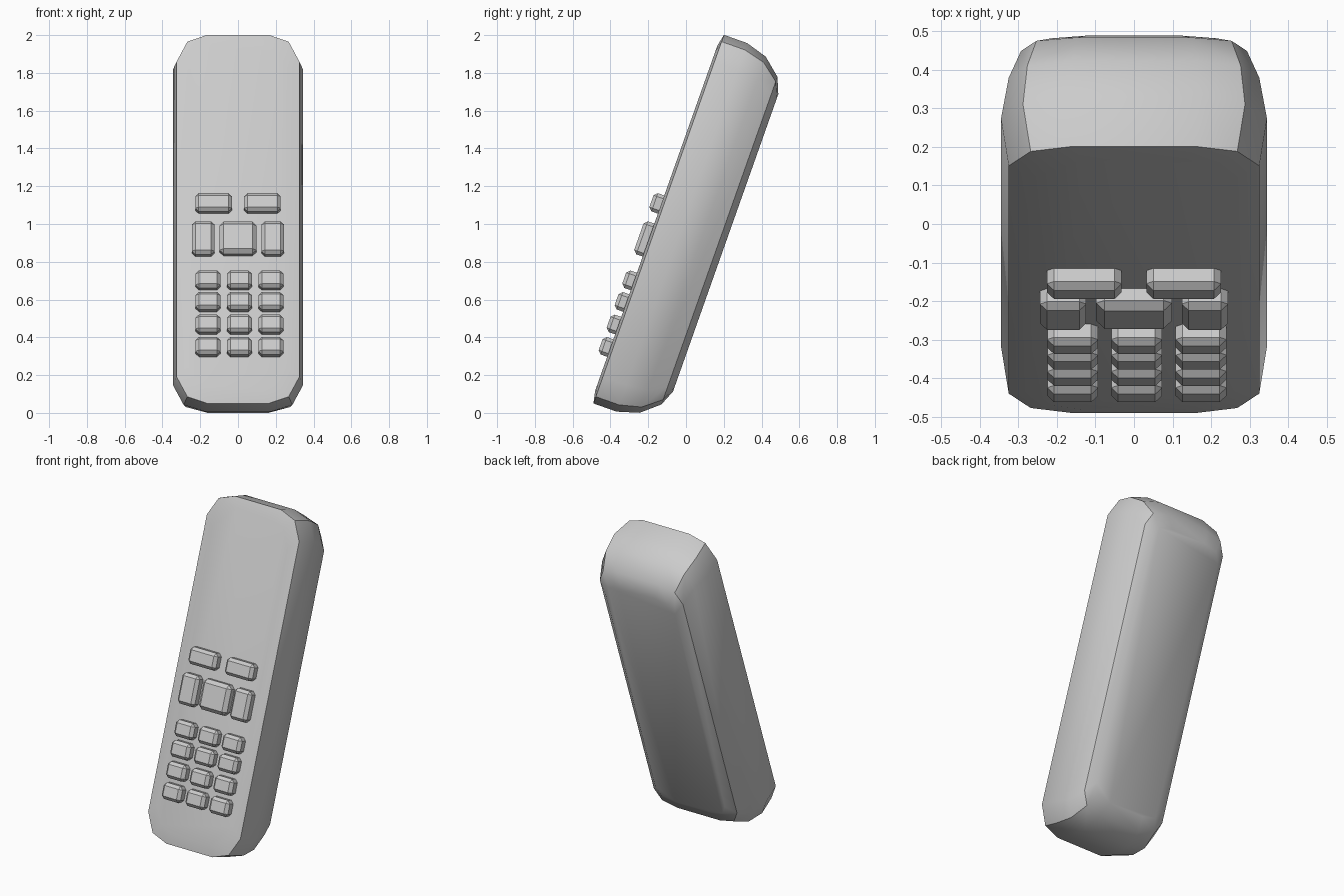
import bpy, bmesh, math
from mathutils import Matrix

if "Cube" in bpy.data.objects:
    bpy.data.objects.remove(bpy.data.objects["Cube"])

# Everything is modelled upright (y = depth from the face, z = along the body), then leaned back
LEAN = Matrix.Translation((0, -0.49, 0.05)) @ Matrix.Rotation(math.radians(-19.5), 4, 'X')
HALF = 1.035  # half length of the body


def finish(name, bm, smooth):
    bmesh.ops.recalc_face_normals(bm, faces=bm.faces)
    me = bpy.data.meshes.new(name)
    bm.to_mesh(me)
    bm.free()
    ob = bpy.data.objects.new(name, me)
    bpy.context.collection.objects.link(ob)
    ob.matrix_world = LEAN
    if smooth:
        bpy.ops.object.select_all(action='DESELECT')
        ob.select_set(True)
        bpy.context.view_layer.objects.active = ob
        bpy.ops.object.shade_smooth_by_angle(angle=math.radians(30))
    return ob


def outline(w, inset, k):
    """Rounded rectangle with three-point corners; k scales the corner size."""
    l = HALF - inset
    q = [(w, l - 0.15 * k), (w - 0.057 * k, l - 0.038 * k), (w * 0.5, l)]
    top = q + [(-x, z) for x, z in reversed(q)]
    return top + [(-x, -z) for x, z in top]


# Body: stacked outlines (half width, end inset, depth, corner scale)
sections = [(0.265, 0.065, -0.014, 0.95), (0.325, 0, 0, 1), (0.345, 0, 0.13, 1),
            (0.325, 0.035, 0.247, 0.85), (0.293, 0.115, 0.341, 0.7), (0.245, 0.2, 0.376, 0.55)]
bm = bmesh.new()
loops = [[bm.verts.new((x, d, z + HALF)) for x, z in outline(w, i, k)]
         for w, i, d, k in sections]
for a, b in zip(loops, loops[1:]):
    for j in range(len(a)):
        n = (j + 1) % len(a)
        bm.faces.new((a[j], a[n], b[n], b[j]))
bm.faces.new(loops[0])
bm.faces.new(loops[-1])
finish("handset_body", bm, True)


# Buttons: chamfered blocks standing proud of the face
def button(name, x, z0, z1, half_w, chamfer=0.018):
    bm = bmesh.new()
    bmesh.ops.create_cube(bm, size=1)
    bmesh.ops.scale(bm, vec=(2 * half_w, 0.088, z1 - z0), verts=bm.verts)
    bmesh.ops.translate(bm, vec=(x, -0.024, (z0 + z1) / 2), verts=bm.verts)
    bmesh.ops.bevel(bm, geom=bm.edges[:], offset=chamfer, segments=1, affect='EDGES')
    finish(name, bm, False)


for side, s in (("left", -1), ("right", 1)):
    button(f"{side}_wide_button", s * 0.129, 1.061, 1.163, 0.097)
    button(f"{side}_tall_button", s * 0.184, 0.82, 1.005, 0.06)
button("centre_button", 0, 0.823, 1.005, 0.098, 0.022)

# Keypad: four rows of three keys
for r, z in enumerate((0.257, 0.383, 0.51, 0.631)):
    for c, x in enumerate((-0.159, 0.007, 0.174)):
        button(f"keypad_key_{r}_{c}", x, z, z + 0.098, 0.066)
